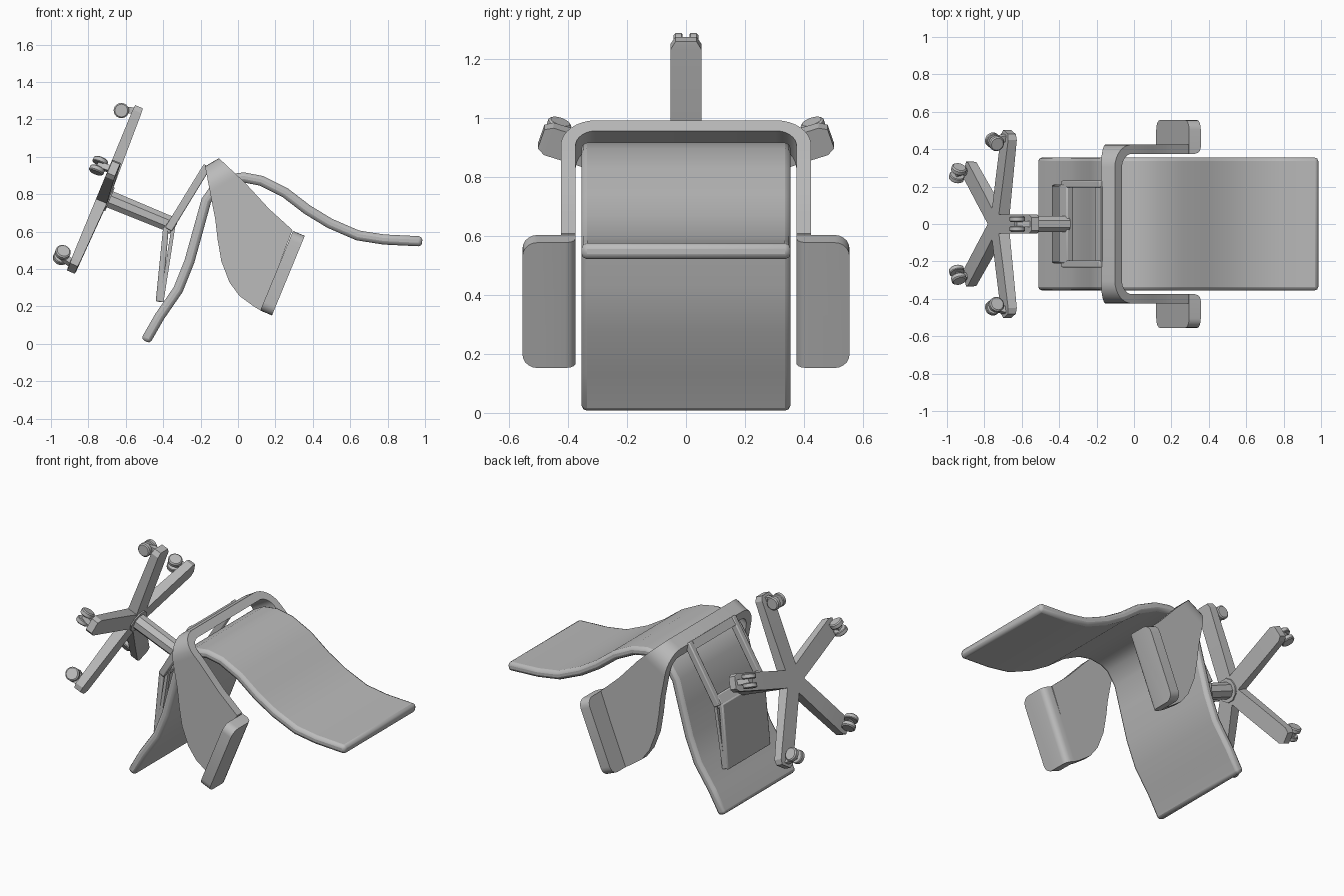
import bpy, bmesh, math
from mathutils import Vector, Matrix

cube = bpy.data.objects.get("Cube")
if cube:
    bpy.data.objects.remove(cube, do_unlink=True)

grey = bpy.data.materials.new("warm_grey")
grey.use_nodes = True
COLOUR = (0.5, 0.5, 0.5, 1)
grey.diffuse_color = COLOUR
grey.node_tree.nodes["Principled BSDF"].inputs["Base Color"].default_value = COLOUR

TILT = Matrix.Rotation(math.radians(22.4), 3, 'Y')   # the chair lies tipped over
HUB = Vector((-0.726, 0, 0.79))


def finish(name, bm, bevel=0.0, segments=2):
    bmesh.ops.recalc_face_normals(bm, faces=bm.faces)
    me = bpy.data.meshes.new(name)
    bm.to_mesh(me)
    bm.free()
    me.materials.append(grey)
    ob = bpy.data.objects.new(name, me)
    bpy.context.collection.objects.link(ob)
    if bevel:
        m = ob.modifiers.new("Bevel", 'BEVEL')
        m.width, m.segments, m.limit_method = bevel, segments, 'ANGLE'
        m.angle_limit = math.radians(50)
    bpy.context.view_layer.objects.active = ob
    ob.select_set(True)
    bpy.ops.object.shade_smooth_by_angle(angle=math.radians(30))
    ob.select_set(False)
    return ob


def loft(name, rings, bevel=0.0):
    """Skin a list of closed point rings and cap both ends."""
    bm = bmesh.new()
    vr = [[bm.verts.new(p) for p in ring] for ring in rings]
    n = len(vr[0])
    for a, b in zip(vr, vr[1:]):
        for i in range(n):
            bm.faces.new((a[i], a[(i + 1) % n], b[(i + 1) % n], b[i]))
    bm.faces.new(vr[0])
    bm.faces.new(vr[-1])
    return finish(name, bm, bevel)


def bar(name, p0, p1, y0, y1, t0, t1=None, bevel=0.0):
    """Slab between two (x, z) points, spanning y0..y1, t thick."""
    t1 = t0 if t1 is None else t1
    a, b = Vector(p0), Vector(p1)
    d = (b - a).normalized()
    n = Vector((-d.y, d.x))
    rings = []
    for p, t in ((a, t0), (b, t1)):
        lo, hi = p - n * t / 2, p + n * t / 2
        rings.append([(lo.x, y0, lo.y), (lo.x, y1, lo.y), (hi.x, y1, hi.y), (hi.x, y0, hi.y)])
    return loft(name, rings, bevel)


def interp(table, s):
    if s <= table[0][0]:
        return table[0][1]
    for (a, va), (b, vb) in zip(table, table[1:]):
        if s <= b:
            return va + (vb - va) * (s - a) / (b - a)
    return table[-1][1]


# Seat and backrest: one curved shell
path = [(-.495, .014), (-.42, .145), (-.32, .29), (-.26, .44), (-.21, .62), (-.17, .765),
        (-.11, .85), (-.05, .88), (.03, .89), (.125, .872), (.25, .81), (.37, .718),
        (.49, .645), (.64, .58), (.78, .558), (.985, .548)]
bm = bmesh.new()
rows = []
for i, p in enumerate(path):
    a, b = Vector(path[max(i - 1, 0)]), Vector(path[min(i + 1, len(path) - 1)])
    d = (b - a).normalized()
    n = Vector((-d.y, d.x)) * 0.027
    lo, hi = Vector(p) - n, Vector(p) + n
    rows.append([(lo.x, -.355, lo.y), (lo.x, .355, lo.y), (hi.x, .355, hi.y), (hi.x, -.355, hi.y)])
bm.free()
loft("seat_shell", rows, bevel=0.019)

# Arm loop: a band behind the backrest that widens into the two side panels
ORIGIN = Vector((-.139, 0, .971))
ALONG, ACROSS = Vector((.507, 0, -.862)), Vector((.862, 0, .507))
LOW = [(0, -.043), (.27, -.139), (.37, -.183), (.48, -.225), (.60, -.245),
       (.69, -.236), (.78, -.197), (.82, -.175)]
HIGH = [(0, .043), (.18, .096), (.37, .137), (.53, .187), (.815, -.17)]
half = [(.425, s, .375, s) for s in (.815, .78, .74, .69, .65, .60, .53, .48, .42, .37, .27, .18, .13)]
for k in range(0, 9):
    a = math.radians(90 * k / 8)
    c, s = math.cos(a), math.sin(a)
    half.append((.305 + .12 * c, .12 - .12 * s, .305 + .07 * c, .12 - .07 * s))
full = half + [(-yo, so, -yi, si) for yo, so, yi, si in reversed(half)]


def arm_point(y, s, high):
    lo = interp(LOW, s)
    e = max(interp(HIGH, s), lo + .004) if high else lo
    p = ORIGIN + ALONG * s + ACROSS * e
    return (p.x, y, p.z)


loft("arm_loop", [[arm_point(yo, so, False), arm_point(yo, so, True),
                   arm_point(yi, si, True), arm_point(yi, si, False)]
                  for yo, so, yi, si in full])

# Armrest pads: rounded plates folded outward from the side panels
PAD = Vector((.238, 0, .378))
for side, label in ((1, "left"), (-1, "right")):
    rings = []
    for u, inner in ((-.034, .375), (0, .375), (.018, .381), (.029, .392), (.034, .41)):
        outline = [(inner, -.23), (inner, .23)]
        for sign, ks in ((1, range(5, -1, -1)), (-1, range(0, 6))):
            for k in ks:
                a = math.radians(18 * k)
                outline.append((.505 + .05 * math.cos(a), sign * (.18 + .05 * math.sin(a))))
        rings.append([PAD + TILT @ Vector((u, side * y, f)) for y, f in outline])
    loft(label + "_armrest_pad", rings)

# Support bracket: open frame up to the arm loop, plate under the seat
LOWER, ELBOW, UPPER = (-.422, .225), (-.385, .625), (-.165, .95)
for side, label in ((1, "left"), (-1, "right")):
    y0, y1 = sorted((side * .195, side * .232))
    bar(label + "_frame_rail", (-.372, .612), UPPER, y0, y1, .042, .042, .006)
    y0, y1 = sorted((side * .185, side * .21))
    bar(label + "_plate_rail", (-.408, .225), (-.345, .63), y0, y1, .02)
bar("frame_top_bar", (-.195, .907), (-.165, .95), -.2, .2, .03)
bar("bracket_elbow", (-.385, .6), (-.34, .66), -.21, .21, .045, .045, .008)
bar("under_seat_plate", LOWER, ELBOW, -.21, .21, .036, .03, .008)


# Base: column, hub, five legs and their twin-wheel casters
def base_point(u, r, t, angle):
    c, s = math.cos(angle), math.sin(angle)
    return HUB + TILT @ Vector((u, r * s + t * c, r * c - t * s))


def round_post(name, u0, u1, r0, r1, sides):
    loft(name, [[base_point(u, r, 0, 2 * math.pi * (k + .5) / sides) for k in range(sides)]
                for u, r in ((u0, r0), (u1, r1))])


round_post("column", 0, .40, .05, .046, 8)
round_post("hub", -.025, .045, .085, .07, 10)

for i in range(5):
    ang = math.radians(72 * i)
    rings = []
    for r, w, u0, u1 in ((0, .05, -.025, .04), (.25, .052, -.025, .032),
                         (.49, .052, -.025, .025), (.517, .036, -.022, .022)):
        rings.append([base_point(u, r, t, ang) for u, t in
                      ((u0, -w), (u0, w), (u1, w), (u1, -w))])
    loft(f"base_leg_{i + 1}", rings)
    # fork
    loft(f"caster_fork_{i + 1}", [[base_point(u, r + dr, t, ang) for dr, t in
                                   ((-.018, -.016), (-.018, .016), (.018, .016), (.018, -.016))]
                                  for u, r in ((-.09, .462), (-.05, .478), (-.02, .485))])
    # wheels
    for side in (-1, 1):
        rings = []
        for t, rad in ((.012, .037), (.016, .041), (.036, .041), (.042, .034)):
            rings.append([base_point(-.08 + rad * math.cos(a), .462 + rad * math.sin(a), side * t, ang)
                          for a in (2 * math.pi * k / 20 for k in range(20))])
        loft(f"caster_wheel_{i + 1}_{'a' if side < 0 else 'b'}", rings)
